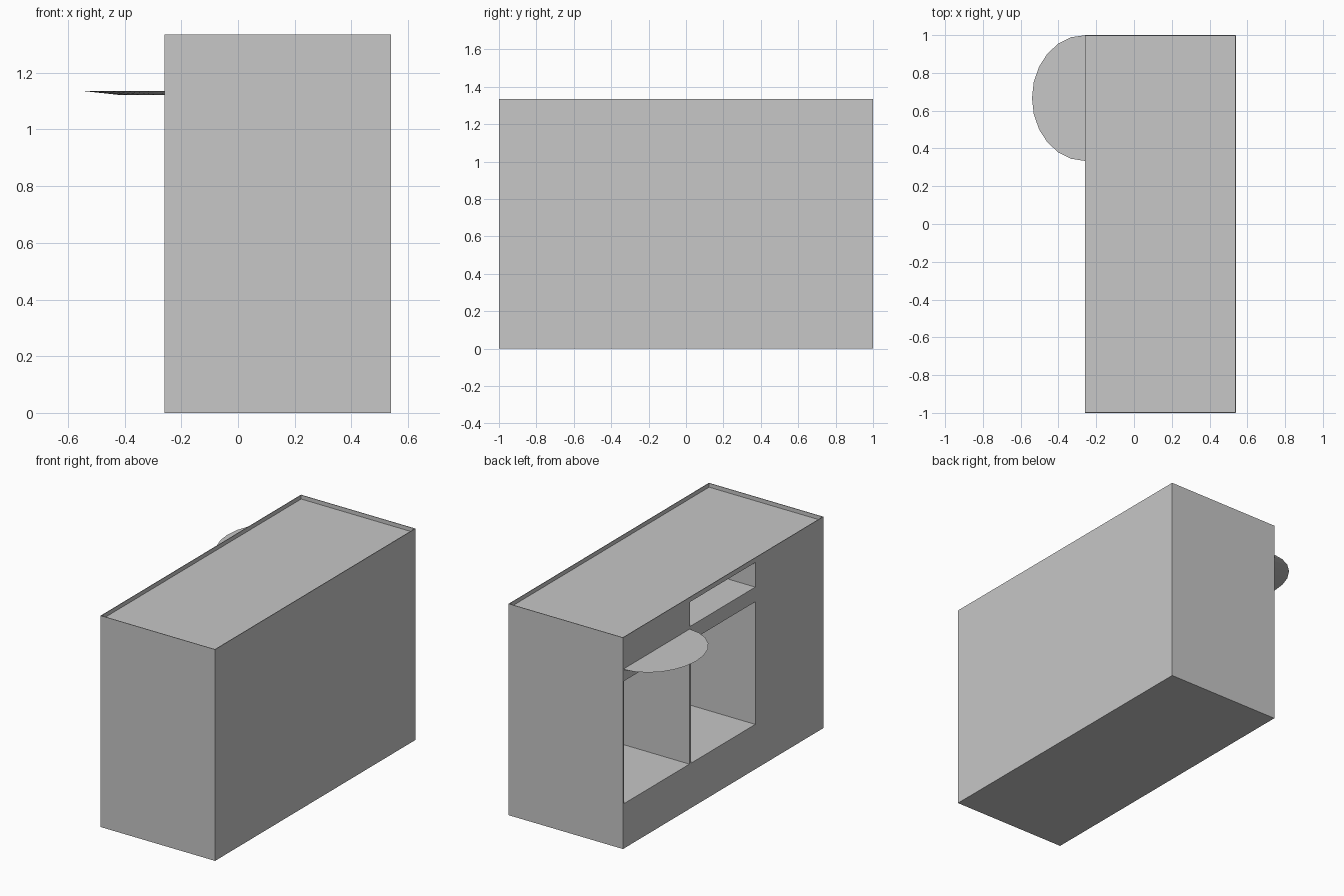
import bpy, bmesh, math

if "Cube" in bpy.data.objects:
    bpy.data.objects.remove(bpy.data.objects["Cube"], do_unlink=True)

# Single plain grey
grey = bpy.data.materials.new("plain_grey")
grey.use_nodes = True
GREY = (0.57, 0.57, 0.57, 1)
grey.diffuse_color = GREY
grey.node_tree.nodes["Principled BSDF"].inputs["Base Color"].default_value = GREY


def add_object(name, bm):
    bmesh.ops.recalc_face_normals(bm, faces=bm.faces)
    mesh = bpy.data.meshes.new(name)
    bm.to_mesh(mesh)
    bm.free()
    mesh.materials.append(grey)
    obj = bpy.data.objects.new(name, mesh)
    bpy.context.collection.objects.link(obj)
    return obj


def box(name, x, y, z):
    """Box spanning the (min, max) pairs."""
    bm = bmesh.new()
    bmesh.ops.create_cube(bm, size=1)
    for v in bm.verts:
        for i, (lo, hi) in enumerate((x, y, z)):
            v.co[i] = lo + (v.co[i] + 0.5) * (hi - lo)
    return add_object(name, bm)


FRONT, BACK, HEIGHT = -0.26, 0.54, 1.335
RIM = 0.004

# Cabinet body
body = box("cabinet_body", (FRONT, BACK), (-1, 1), (0, HEIGHT))

# Shallow tray in the top, two tall compartments and a slot above one of them
open_x = (FRONT - 0.1, BACK - 0.01)
cutters = [
    box("top_recess_cutter", (FRONT + RIM, BACK - RIM), (-1 + RIM, 1 - RIM), (1.31, HEIGHT + 0.1)),
    box("outer_compartment_cutter", open_x, (0.337, 0.99), (0.283, 1.057)),
    box("middle_compartment_cutter", open_x, (-0.32, 0.322), (0.283, 1.057)),
    box("slot_cutter", open_x, (-0.32, 0.33), (1.15, 1.305)),
]
bpy.context.view_layer.objects.active = body
for cutter in cutters:
    cutter.hide_render = True
    mod = body.modifiers.new(cutter.name, 'BOOLEAN')
    mod.operation = 'DIFFERENCE'
    mod.solver = 'EXACT'
    mod.object = cutter
    bpy.ops.object.modifier_apply(modifier=mod.name)
for cutter in cutters:
    bpy.data.objects.remove(cutter, do_unlink=True)

# Half-round ledge, with its underside set back towards the cabinet
bm = bmesh.new()
SEGMENTS, SETBACK = 12, 0.13
top, bottom = [], []
for i in range(SEGMENTS + 1):
    a = math.pi * i / SEGMENTS
    x, y = FRONT - 0.28 * math.sin(a), 0.667 + 0.333 * math.cos(a)
    y = min(y, 0.999)
    top.append(bm.verts.new((x, y, 1.135)))
    bottom.append(bm.verts.new((x + SETBACK, y, 1.121)))
bm.faces.new(top)
bm.faces.new(bottom[::-1])
for i in range(SEGMENTS + 1):
    j = (i + 1) % (SEGMENTS + 1)
    bm.faces.new((top[i], bottom[i], bottom[j], top[j]))
add_object("half_round_ledge", bm)
